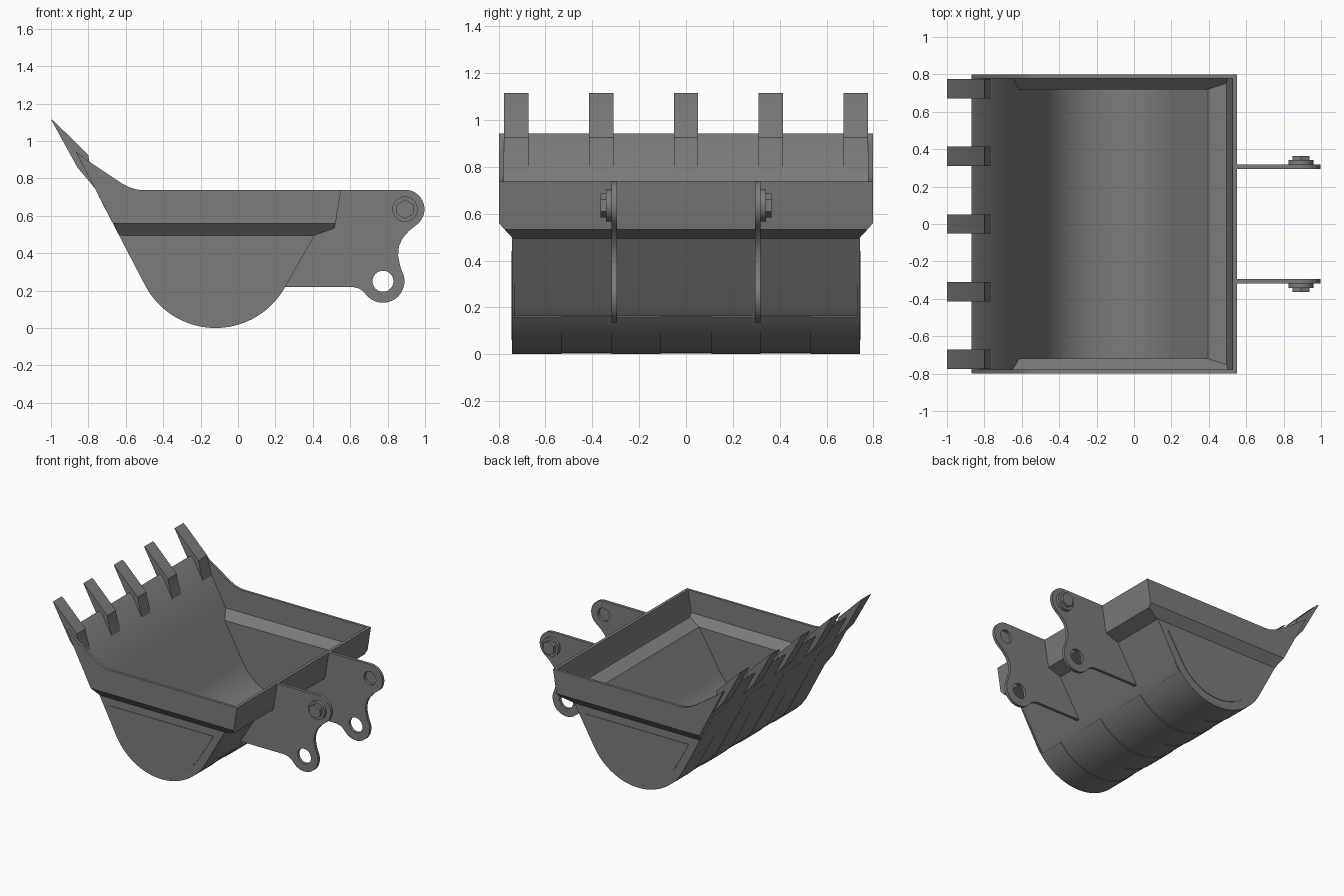
import bpy, bmesh
from math import sin, cos, radians

if "Cube" in bpy.data.objects:
    bpy.data.objects.remove(bpy.data.objects["Cube"])

CX, CZ = -0.12, 0.425          # centre of the curved belly
steel = bpy.data.materials.new('dark_steel')
steel.diffuse_color = (0.2, 0.2, 0.2, 1)
steel.use_nodes = True
steel.node_tree.nodes["Principled BSDF"].inputs["Base Color"].default_value = steel.diffuse_color


def arc(cx, cz, r, a0, a1, n):
    return [(cx + r * cos(radians(a0 + (a1 - a0) * i / n)),
             cz + r * sin(radians(a0 + (a1 - a0) * i / n))) for i in range(n + 1)]


def smooth(ob, angle=25):
    bpy.ops.object.select_all(action='DESELECT')
    bpy.context.view_layer.objects.active = ob
    ob.select_set(True)
    bpy.ops.object.shade_smooth_by_angle(angle=radians(angle))


def finish(bm, name):
    bmesh.ops.recalc_face_normals(bm, faces=bm.faces)
    me = bpy.data.meshes.new(name)
    bm.to_mesh(me)
    bm.free()
    me.materials.append(steel)
    ob = bpy.data.objects.new(name, me)
    bpy.context.collection.objects.link(ob)
    smooth(ob)
    return ob


def prism(name, pts, y0, y1):
    """Extrude an xz outline from y0 to y1."""
    bm = bmesh.new()
    f = bm.faces.new([bm.verts.new((x, y0, z)) for x, z in pts])
    ext = bmesh.ops.extrude_face_region(bm, geom=[f])['geom']
    bmesh.ops.translate(bm, verts=[v for v in ext if isinstance(v, bmesh.types.BMVert)],
                        vec=(0, y1 - y0, 0))
    return finish(bm, name)


def cut(ob, pts, y0, y1):
    cutter = prism('hole_cutter', pts, y0, y1)
    cutter.hide_render = True
    mod = ob.modifiers.new('hole', 'BOOLEAN')
    mod.operation, mod.object, mod.solver = 'DIFFERENCE', cutter, 'EXACT'
    bpy.context.view_layer.objects.active = ob
    bpy.ops.object.modifier_apply(modifier=mod.name)
    bpy.data.objects.remove(cutter)


# Bucket shell: outer and inner skins joined along the rim; profiles are (x, z, half width)
def skin(bm, profile, rim, half):
    rows = {s: [bm.verts.new((x, s * w, z)) for x, z, w in profile] for s in (-1, 1)}
    tops = {s: [bm.verts.new((x, s * half, z)) for x, z in rim] for s in (-1, 1)}
    for i in range(len(profile) - 1):
        bm.faces.new([rows[-1][i], rows[-1][i + 1], rows[1][i + 1], rows[1][i]])
    for s in (-1, 1):
        r = rows[s]
        bm.faces.new(r[2:-3])
        bm.faces.new([r[1], r[2], r[-4], r[-3], r[-2]])
        bm.faces.new([r[0], r[1], r[-2], r[-1]] + tops[s])
    return ([rows[-1][-1]] + tops[-1] + [rows[-1][0], rows[1][0]]
            + tops[1][::-1] + [rows[1][-1]])


def belly(r, w):
    return [(x, z, w) for x, z in arc(CX, CZ, r, 207.5, 329, 28)]


outer = ([(-0.868, 0.943, 0.798), (-0.668, 0.559, 0.798), (-0.634, 0.495, 0.74)]
         + belly(0.417, 0.74)
         + [(0.41, 0.495, 0.74), (0.515, 0.532, 0.774),
            (0.522, 0.559, 0.798), (0.55, 0.737, 0.798)])
inner = ([(-0.84, 0.922, 0.778), (-0.648, 0.569, 0.778), (-0.614, 0.505, 0.72)]
         + belly(0.395, 0.72)
         + [(0.396, 0.514, 0.72), (0.495, 0.549, 0.754),
            (0.501, 0.573, 0.778), (0.527, 0.737, 0.778)])
rim = [(-0.51, 0.737), (-0.545, 0.741), (-0.58, 0.752), (-0.62, 0.772), (-0.80, 0.892)]
bm = bmesh.new()
a = skin(bm, outer, rim, 0.798)
b = skin(bm, inner, rim, 0.778)
for i in range(len(a)):
    j = (i + 1) % len(a)
    bm.faces.new([a[i], a[j], b[j], b[i]])
finish(bm, 'bucket_shell')

# Side plates with raised panels
side = [(-0.634, 0.495)] + arc(CX, CZ, 0.425, 207.5, 329, 28) + [(0.41, 0.495)]
panel = [(-0.545, 0.44)] + arc(CX, CZ, 0.365, 209, 329, 24) + [(0.32, 0.44)]
for s in (-1, 1):
    prism('side_plate', side, s * 0.73, s * 0.742)
    prism('side_panel', panel, s * 0.735, s * 0.746)


# Liner and wear strips wrapping the belly and front wall
def wrap(r):
    out, back = (arc(CX, CZ, q, 207.5, 321, 28) for q in (r, 0.408))
    up = lambda p: (p[0] - 0.462 * 0.54, p[1] + 0.887 * 0.54)
    return [up(out[0])] + out + back[::-1] + [up(back[0])]


prism('belly_liner', wrap(0.421), -0.735, 0.735)
for y in (-0.636, -0.213, 0.213, 0.636):
    prism('wear_strip', wrap(0.425), y - 0.105, y + 0.105)

# Digging teeth: wide cap on the lip with two legs gripping the wall
tooth = [(-1, 1.115), (-0.985, 1.107), (-0.80, 0.925), (-0.797, 0.90), (-0.765, 0.79),
         (-0.755, 0.735), (-0.858, 0.858)]
for y in (-0.724, -0.362, 0, 0.362, 0.724):
    prism('tooth', tooth, y - 0.052, y + 0.052)

# Mounting ears with pin holes and bolts
PX, PZ, HX, HZ = 0.893, 0.635, 0.775, 0.25
ear = ([(0.54, 0.737)] + arc(PX, PZ, 0.104, 90, -50, 16)
       + [(0.915, 0.52), (0.88, 0.48), (0.86, 0.435), (0.856, 0.385), (0.865, 0.34)]
       + arc(HX, HZ, 0.115, 28, -140, 20)
       + [(0.668, 0.197), (0.645, 0.212), (0.61, 0.22), (0.23, 0.22),
          (0.40, 0.50), (0.505, 0.537)])
for s in (-1, 1):
    plate = prism('mounting_ear', ear, s * 0.295, s * 0.318)
    cut(plate, arc(HX, HZ, 0.056, 0, 348.75, 31), s * 0.25, s * 0.4)
    cut(plate, arc(PX, PZ, 0.05, 0, 348.75, 31), s * 0.25, s * 0.4)
    smooth(plate)
    prism('bolt_washer', arc(PX, PZ, 0.068, 0, 348.75, 31), s * 0.316, s * 0.342)
    prism('bolt_head', arc(PX, PZ, 0.052, 30, 330, 5), s * 0.34, s * 0.364)
